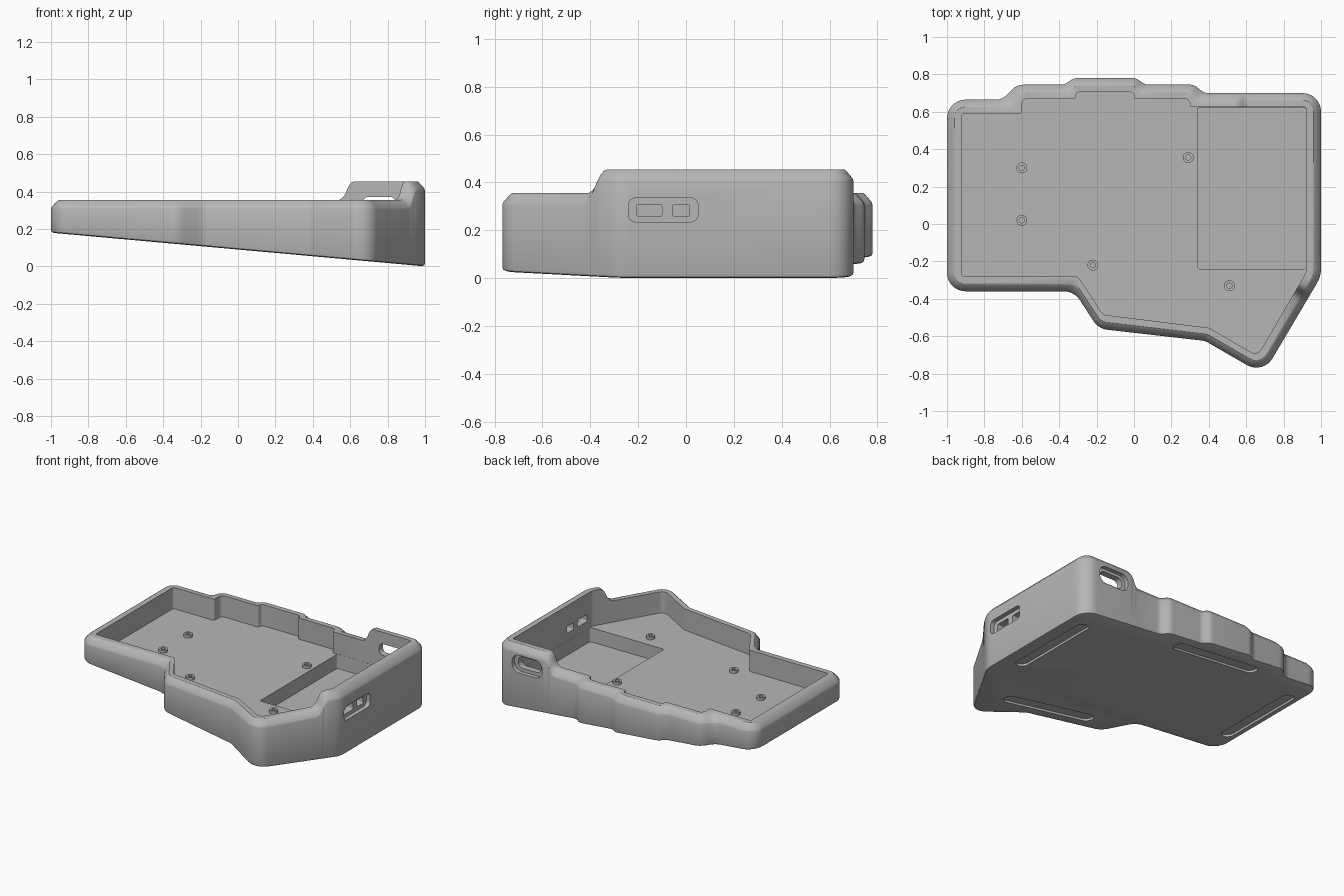
import bpy, bmesh, math
from mathutils import Vector, Matrix

cube = bpy.data.objects.get("Cube")
if cube:
    bpy.data.objects.remove(cube)

GREY = (0.47, 0.47, 0.47, 1)
mat = bpy.data.materials.new("case_grey")
mat.use_nodes = True
mat.diffuse_color = GREY
mat.node_tree.nodes["Principled BSDF"].inputs["Base Color"].default_value = GREY

FLOOR, RIM, RAISE = 0.205, 0.355, 0.1
SLOPE = 0.09


def bottom(x):
    return SLOPE * (1 - x)


def round_poly(corners):
    """Corners are (x, y, radius, points); returns the filleted outline."""
    out = []
    for i, (x, y, r, n) in enumerate(corners):
        p = Vector((x, y))
        if n == 1:
            out.append(p)
            continue
        a = (p - Vector(corners[i - 1][:2])).normalized()
        b = (Vector(corners[(i + 1) % len(corners)][:2]) - p).normalized()
        turn = math.atan2(a.x * b.y - a.y * b.x, a.dot(b))
        side = Vector((-a.y, a.x)) * math.copysign(r, turn)
        centre = p - a * r * math.tan(abs(turn) / 2) + side
        for k in range(n):
            out.append(centre + Matrix.Rotation(turn * k / (n - 1), 2) @ -side)
    return out


def loft(name, loops):
    """Skin closed loops of equal length and cap both ends."""
    bm = bmesh.new()
    rings = [[bm.verts.new(v) for v in loop] for loop in loops]
    n = len(rings[0])
    for lo, hi in zip(rings, rings[1:]):
        for i in range(n):
            j = (i + 1) % n
            bm.faces.new((lo[i], lo[j], hi[j], hi[i]))
    bm.faces.new(rings[0])
    bm.faces.new(rings[-1])
    bmesh.ops.recalc_face_normals(bm, faces=bm.faces)
    me = bpy.data.meshes.new(name)
    bm.to_mesh(me)
    bm.free()
    me.materials.append(mat)
    ob = bpy.data.objects.new(name, me)
    bpy.context.collection.objects.link(ob)
    return ob


def activate(ob):
    bpy.ops.object.select_all(action='DESELECT')
    ob.select_set(True)
    bpy.context.view_layer.objects.active = ob


def carve(target, w, h, r, depth, place):
    """Cut a rounded rectangular block, centred on the given matrix."""
    rect = round_poly([(sx * w / 2, sy * h / 2, r, 7)
                       for sx, sy in ((-1, -1), (1, -1), (1, 1), (-1, 1))])
    cutter = loft("cutter", [[(p.x, p.y, s * depth / 2) for p in rect] for s in (-1, 1)])
    cutter.matrix_world = place
    cutter.hide_render = True
    mod = target.modifiers.new("cut", 'BOOLEAN')
    mod.solver = 'EXACT'
    mod.object = cutter
    activate(target)
    bpy.ops.object.modifier_apply(modifier=mod.name)
    bpy.data.objects.remove(cutter)


# Wall plan, counter-clockwise: outer x, y, radius, inner x, y, radius, points, raise
step = [(0, 0), (0.02, 0.012), (0.035, 0.035), (0.045, 0.06), (0.055, 0.08), (0.067, 0.094), (0.085, 1 * RAISE)]
plan = [(1, 0.70, 0.1, 0.92, 0.625, 0.01, 9, RAISE)]
plan += [(0.54 + t, 0.70, 0, 0.54 + t, 0.625, 0, 1, h) for t, h in reversed(step)]
plan += [
    (0.375, 0.70, 0.06, 0.30, 0.625, 0.01, 5, 0),
    (0.32, 0.745, 0.06, 0.30, 0.67, 0.03, 5, 0),
    (0.06, 0.745, 0.06, 0, 0.67, 0.01, 5, 0),
    (0.01, 0.78, 0.06, 0, 0.705, 0.02, 5, 0),
    (-0.32, 0.78, 0.06, -0.31, 0.705, 0.02, 5, 0),
    (-0.375, 0.745, 0.06, -0.31, 0.67, 0.01, 5, 0),
    (-0.63, 0.745, 0.09, -0.60, 0.67, 0.03, 5, 0),
    (-0.70, 0.665, 0.09, -0.60, 0.59, 0.01, 5, 0),
    (-1, 0.665, 0.1, -0.92, 0.59, 0.015, 9, 0),
    (-1, -0.36, 0.1, -0.92, -0.28, 0.015, 9, 0),
    (-0.32, -0.36, 0.1, -0.30, -0.28, 0.03, 7, 0),
    (-0.19, -0.56, 0.1, -0.165, -0.485, 0.03, 7, 0),
    (0.38, -0.625, 0.08, 0.40, -0.555, 0.02, 5, 0),
    (0.69, -0.804, 0.1, 0.66, -0.705, 0.04, 9, 0),
]
for t, h in step:
    y = -0.43 + t
    x = 1 + (y + 0.28) * 0.592
    plan.append((x, y, 0, x - 0.067, y + 0.04, 0, 1, h))
plan.append((1, -0.28, 0.15, 0.92, -0.258, 0.05, 5, RAISE))

outer = round_poly([(c[0], c[1], c[2], c[6]) for c in plan])
inner = round_poly([(c[3], c[4], c[5], c[6]) for c in plan])
rim = [RIM + c[7] for c in plan for _ in range(c[6])]


def ring(mix, height):
    """Loop between outer (0) and inner (1) walls; height(point, rim)."""
    pts = [o.lerp(i, mix) for o, i in zip(outer, inner)]
    return [(p.x, p.y, height(p, r)) for p, r in zip(pts, rim)]


# Case shell: sloped underside, bevelled rim, flat inner floor
loops = [ring(0.2, lambda p, r: bottom(p.x)),
         ring(0.05, lambda p, r: bottom(p.x) + 0.005),
         ring(0, lambda p, r: bottom(p.x) + 0.016)]
for mix, drop in ((0, 0.05), (0.05, 0.038), (0.42, 0.005), (0.52, 0), (1, 0)):
    loops.append(ring(mix, lambda p, r, d=drop: r - d))
loops.append(ring(1, lambda p, r: FLOOR))
case = loft("case_shell", loops)

# Sunken battery pocket
carve(case, 0.579, 0.864, 0.012, 0.11, Matrix.Translation((0.6295, 0.192, 0.16)))


# Ports: shallow recess with through holes
def facing(origin, across):
    across, up = Vector(across), Vector((0, 0, 1))
    m = Matrix((across, up, across.cross(up))).transposed().to_4x4()
    return Matrix.Translation(origin) @ m


LEFT, BACK = (0, 1, 0), (-1, 0, 0)
carve(case, 0.29, 0.10, 0.03, 0.06, facing((1, -0.095, 0.285), LEFT))
carve(case, 0.105, 0.05, 0.008, 0.24, facing((1, -0.153, 0.284), LEFT))
carve(case, 0.07, 0.05, 0.008, 0.24, facing((1, -0.02, 0.284), LEFT))
carve(case, 0.235, 0.125, 0.055, 0.06, facing((0.755, 0.70, 0.33), BACK))
carve(case, 0.18, 0.08, 0.035, 0.24, facing((0.755, 0.70, 0.332), BACK))

# Foot pad recesses on the underside
tilt = Matrix.Rotation(math.atan(SLOPE), 4, 'Y')
for x, y, deg in ((0.86, 0.21, 90), (-0.15, 0.635, 0), (0.3, -0.495, -6.5), (-0.91, 0.15, 90)):
    place = Matrix.Translation((x, y, bottom(x))) @ tilt @ Matrix.Rotation(math.radians(deg), 4, 'Z')
    carve(case, 0.68, 0.09, 0.0449, 0.03, place)

activate(case)
bpy.ops.object.shade_smooth_by_angle(angle=math.radians(32))


# Screw bosses
def circle(cx, cy, r, z, n=24):
    return [(cx + r * math.cos(math.tau * k / n), cy + r * math.sin(math.tau * k / n), z) for k in range(n)]


for k, (x, y) in enumerate(((-0.6, 0.3), (-0.6, 0.02), (0.29, 0.355), (-0.22, -0.22), (0.51, -0.33))):
    top = FLOOR + 0.02
    boss = loft("screw_boss_%d" % (k + 1),
                [circle(x, y, 0.029, FLOOR - 0.005), circle(x, y, 0.029, top),
                 circle(x, y, 0.014, top), circle(x, y, 0.014, FLOOR + 0.001)])
    activate(boss)
    bpy.ops.object.shade_smooth_by_angle(angle=math.radians(32))
